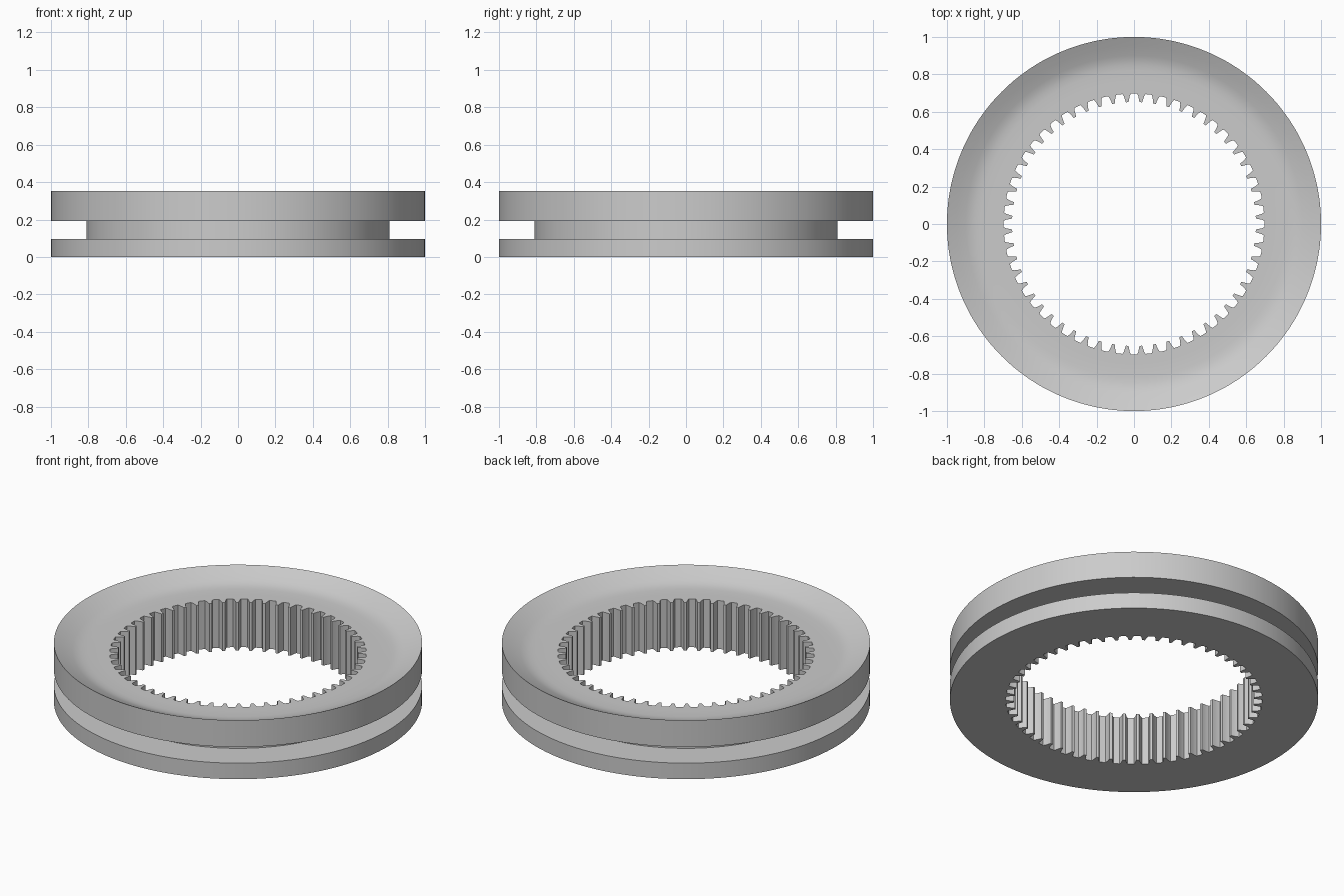
import bpy, bmesh, math

cube = bpy.data.objects.get("Cube")
if cube:
    bpy.data.objects.remove(cube, do_unlink=True)

TEETH = 56
HEIGHT, INNER_TOP = 0.353, 0.29
ROOT, TIP = 0.697, 0.652

# One tooth pitch: (fraction of pitch, depth from root 0 to tip 1)
TOOTH = [(-0.22, 0), (0, 0), (0.22, 0), (0.3, 0.3), (0.36, 0.7),
         (0.4, 1), (0.5, 1), (0.6, 1), (0.64, 0.7), (0.7, 0.3)]

# Section from the inner bottom edge, round the outside, to the dished top
SECTION = [(1, 0), (1, 0.096), (0.81, 0.096), (0.81, 0.193), (1, 0.193),
           (1, HEIGHT), (0.95, 0.329), (0.9, 0.307), (0.875, 0.298),
           (0.85, 0.293), (0.82, INNER_TOP), (0.75, INNER_TOP)]

metal = bpy.data.materials.new("grey metal")
metal.use_nodes = True
GREY = (0.6, 0.6, 0.6, 1)
metal.diffuse_color = GREY
metal.node_tree.nodes["Principled BSDF"].inputs["Base Color"].default_value = GREY

# Angles and inner radii of the toothed bore
bore = [(math.tau * (i + f) / TEETH, ROOT + (TIP - ROOT) * d)
        for i in range(TEETH) for f, d in TOOTH]

bm = bmesh.new()


def ring(z, radius=None):
    """A closed loop of vertices; without a radius it follows the teeth."""
    return [bm.verts.new(((radius or r) * math.cos(a), (radius or r) * math.sin(a), z))
            for a, r in bore]


# Flanges, groove, dished top and toothed bore as one closed loop of rings
rings = [ring(0)] + [ring(z, r) for r, z in SECTION] + [ring(INNER_TOP)]
n = len(bore)
for low, high in zip(rings, rings[1:] + rings[:1]):
    for i in range(n):
        j = (i + 1) % n
        bm.faces.new((low[i], low[j], high[j], high[i]))
bmesh.ops.recalc_face_normals(bm, faces=bm.faces)

mesh = bpy.data.meshes.new("ring_gear")
bm.to_mesh(mesh)
bm.free()
mesh.materials.append(metal)
gear = bpy.data.objects.new("ring_gear", mesh)
bpy.context.collection.objects.link(gear)

# Smooth shading with sharp rims
bpy.ops.object.select_all(action="DESELECT")
gear.select_set(True)
bpy.context.view_layer.objects.active = gear
bpy.ops.object.shade_smooth_by_angle(angle=math.radians(30))
